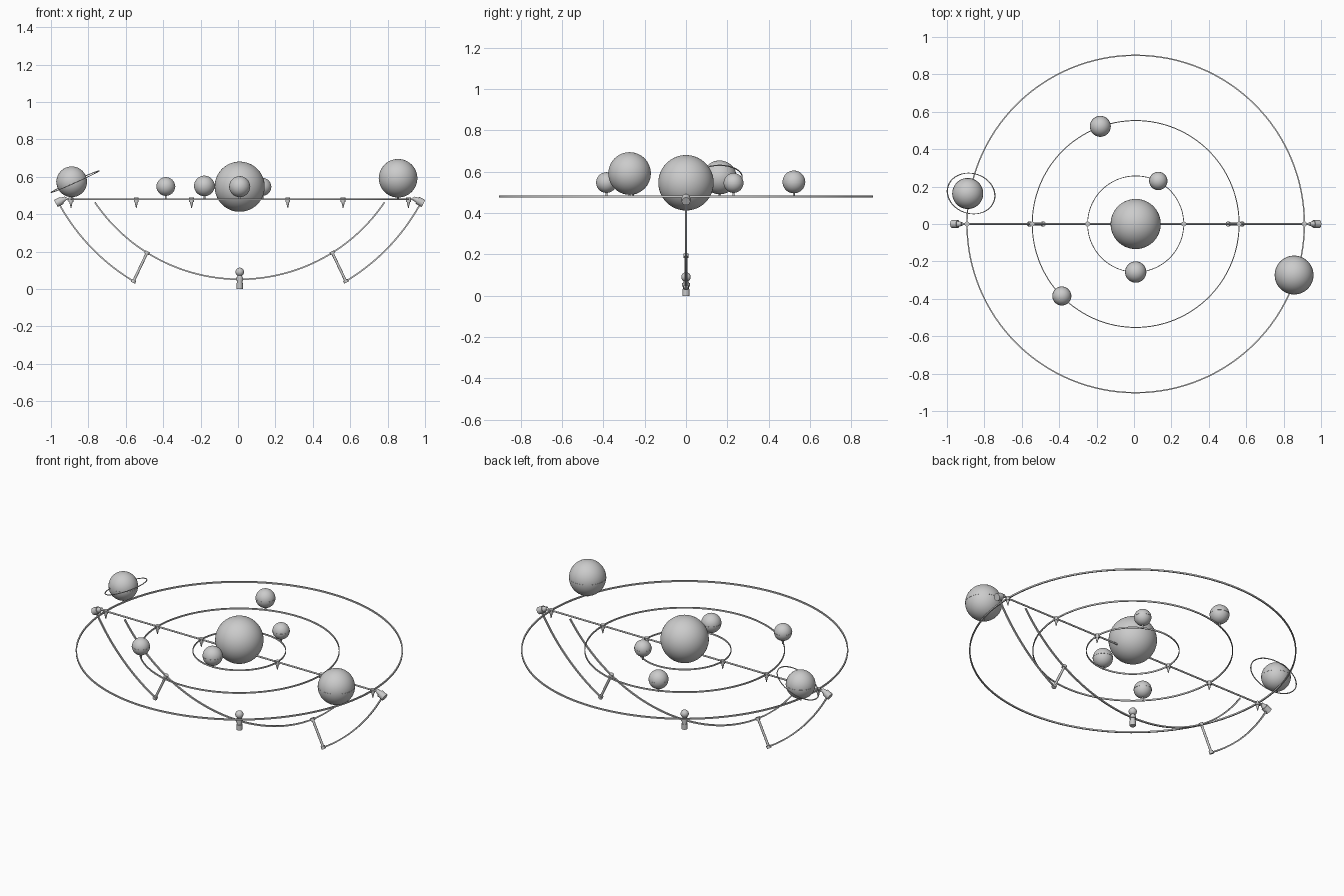
import bpy, bmesh, math
from mathutils import Vector, Matrix

if "Cube" in bpy.data.objects:
    bpy.data.objects.remove(bpy.data.objects["Cube"])

CX = 0.009          # axis of the orrery
ZP = 0.48           # plane of the orbits
ARC = Vector((CX, 0, 0.986))   # centre of the hanging arcs


def finish(name, bm):
    bmesh.ops.recalc_face_normals(bm, faces=bm.faces)
    me = bpy.data.meshes.new(name)
    bm.to_mesh(me)
    bm.free()
    ob = bpy.data.objects.new(name, me)
    bpy.context.collection.objects.link(ob)
    bpy.ops.object.select_all(action='DESELECT')
    bpy.context.view_layer.objects.active = ob
    ob.select_set(True)
    bpy.ops.object.shade_smooth_by_angle(angle=math.radians(35))
    return ob


def ball(name, c, r, seg=48):
    bm = bmesh.new()
    bmesh.ops.create_uvsphere(bm, u_segments=seg, v_segments=seg // 2, radius=r)
    bmesh.ops.translate(bm, verts=bm.verts, vec=c)
    return finish(name, bm)


def rod(name, a, b, r1, r2=None, seg=20):
    a, b = Vector(a), Vector(b)
    d = b - a
    m = Matrix.Translation((a + b) / 2) @ d.to_track_quat('Z', 'Y').to_matrix().to_4x4()
    bm = bmesh.new()
    bmesh.ops.create_cone(bm, cap_ends=True, segments=seg, radius1=r1,
                          radius2=r1 if r2 is None else r2, depth=d.length, matrix=m)
    return finish(name, bm)


def band(name, r, w, h, m, a0=0.0, a1=360.0, n=128, sx=1.0):
    """Flat strip swept round a circle in the local xy plane."""
    closed = a1 - a0 >= 360
    bm = bmesh.new()
    rows = []
    for i in range(n if closed else n + 1):
        t = math.radians(a0 + (a1 - a0) * i / n)
        rows.append([bm.verts.new(m @ Vector(((r + u) * math.cos(t) * sx, (r + u) * math.sin(t), v)))
                     for u, v in ((-w/2, -h/2), (w/2, -h/2), (w/2, h/2), (-w/2, h/2))])
    for i in range(n):
        p, q = rows[i], rows[(i + 1) % len(rows)]
        for k in range(4):
            bm.faces.new((p[k], p[(k+1) % 4], q[(k+1) % 4], q[k]))
    if not closed:
        bm.faces.new(rows[0])
        bm.faces.new(rows[-1])
    return finish(name, bm)


def polar(r, deg):
    """Point on the hanging arcs, deg measured from straight down."""
    t = math.radians(deg)
    return ARC + Vector((math.sin(t) * r, 0, -math.cos(t) * r))


# sun and orbit rings
ball("sun", (CX, 0, 0.547), 0.134, 64)
for i, (r, w) in enumerate(((0.257, 0.004), (0.553, 0.005), (0.902, 0.007))):
    band(f"orbit_ring_{i+1}", r, w, 0.009, Matrix.Translation((CX, 0, ZP)))
    # pointed clips where the ring crosses the bar
    for s in (-1, 1):
        x = CX + s * r
        rod(f"bar_clip_{i+1}", (x, 0, ZP + 0.008), (x, 0, ZP - 0.014), 0.013)
        rod(f"bar_clip_point_{i+1}", (x, 0, ZP - 0.014), (x, 0, ZP - 0.046), 0.009, 0.002)

# planets on pegs, with thin equator lines
planets = [
    (0.130, 0.23, 0.546, 0.048), (0.009, -0.257, 0.547, 0.056),
    (-0.180, 0.522, 0.551, 0.055), (-0.386, -0.385, 0.548, 0.050),
    (0.856, -0.273, 0.592, 0.103), (-0.889, 0.163, 0.573, 0.082),
]
for i, (x, y, z, r) in enumerate(planets):
    ball(f"planet_{i+1}", (x, y, z), r)
    rod(f"planet_peg_{i+1}", (x, y, ZP - 0.004), (x, y, z - r * 0.8), 0.005)
    band(f"planet_equator_{i+1}", r, 0.002, 0.003, Matrix.Translation((x, y, z)), n=48)

# tilted wire ring of the last planet
tilt = (Matrix.Translation((-0.871, 0.163, 0.574)) @ Matrix.Rotation(math.radians(-24.5), 4, 'Y')
        @ Matrix.Rotation(math.radians(3), 4, 'X') @ Matrix.Rotation(math.radians(-10), 4, 'Z'))
band("planet_wire_ring", 0.108, 0.004, 0.004, tilt, n=96, sx=1.3)

# crossbar
rod("crossbar", (CX - 0.93, 0, ZP), (CX + 0.93, 0, ZP), 0.005)

# hanging arcs, swept in the xz plane (-90 is straight down)
upright = Matrix.Translation(ARC) @ Matrix.Rotation(math.radians(90), 4, 'X')
band("main_arc", 0.934, 0.008, 0.009, upright, -90 - 56, -90 + 56, 80)
for side, s in (("left", -1), ("right", 1)):
    lo, hi = sorted((s * 31.0, s * 61.0))
    band(f"outer_arc_{side}", 1.102, 0.008, 0.009, upright, lo - 90, hi - 90, 40)
    # link between the two arcs
    a, b = polar(0.934, s * 32.0), polar(1.102, s * 31.0)
    d = (b - a).normalized()
    rod(f"arc_link_{side}", a, b, 0.007)
    for p in (a, b):
        rod(f"link_clamp_{side}", p - d * 0.008, p + d * 0.008, 0.013)
    # end fitting joining the outer arc to the crossbar
    e = 61.7 * s
    rod(f"end_block_{side}", polar(1.080, e), polar(1.116, e), 0.021)
    rod(f"end_taper_{side}", polar(1.056, e), polar(1.080, e), 0.010, 0.016)
    rod(f"end_neck_{side}", (CX + s * 0.92, 0, ZP), polar(1.06, e), 0.006, 0.008)

# bottom fitting under the main arc
rod("base_foot", (CX, 0, 0), (CX, 0, 0.032), 0.017)
rod("base_collar", (CX, 0, 0.032), (CX, 0, 0.050), 0.014)
rod("base_cap", (CX, 0, 0.046), (CX, 0, 0.062), 0.019)
rod("base_neck", (CX, 0, 0.062), (CX, 0, 0.080), 0.015, 0.009)
ball("base_ball", (CX, 0, 0.091), 0.023, 32)
